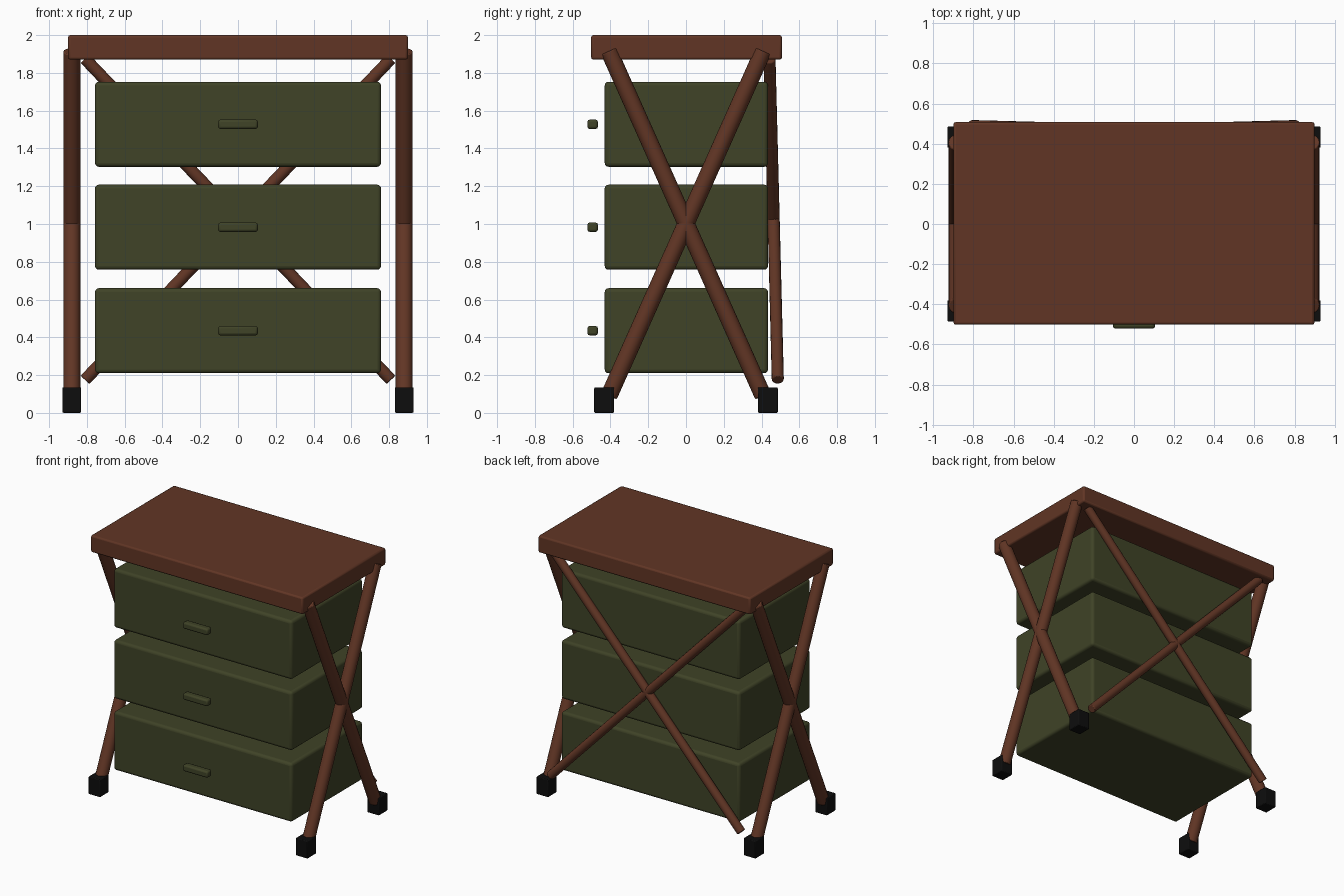
import bpy
import math
from mathutils import Vector

old = bpy.data.objects.get("Cube")
if old:
    bpy.data.objects.remove(old, do_unlink=True)


def material(name, rgb):
    mat = bpy.data.materials.new(name)
    mat.use_nodes = True
    colour = (*rgb, 1)
    mat.diffuse_color = colour
    mat.node_tree.nodes["Principled BSDF"].inputs["Base Color"].default_value = colour
    return mat


WOOD = material("brown wood", (0.12, 0.036, 0.018))
CANVAS = material("olive canvas", (0.05, 0.056, 0.02))
RUBBER = material("black rubber", (0.004, 0.004, 0.004))


def finish(obj, name, mat, bevel, segments):
    """Name, colour, round the edges and shade one part."""
    obj.name = name
    obj.data.materials.append(mat)
    mod = obj.modifiers.new("rounded edges", "BEVEL")
    mod.width = bevel
    mod.segments = segments
    mod.limit_method = "ANGLE"
    mod.angle_limit = math.radians(40)
    bpy.ops.object.shade_smooth_by_angle(angle=math.radians(35))


def box(name, centre, size, mat, bevel, segments=2):
    bpy.ops.mesh.primitive_cube_add(size=1, location=centre)
    obj = bpy.context.object
    obj.scale = size
    bpy.ops.object.transform_apply(location=False, rotation=False, scale=True)
    finish(obj, name, mat, bevel, segments)


def pole(name, start, end, radius):
    a, b = Vector(start), Vector(end)
    bpy.ops.mesh.primitive_cylinder_add(
        vertices=16, radius=radius, depth=(b - a).length, location=(a + b) / 2)
    obj = bpy.context.object
    obj.rotation_euler = (b - a).to_track_quat("Z", "Y").to_euler()
    finish(obj, name, WOOD, 0.006, 2)


# Table top
box("table_top", (0, 0.003, 1.935), (1.8, 1.01, 0.13), WOOD, 0.012)

# Drawers with their pulls
for label, z in (("bottom", 0.435), ("middle", 0.983), ("top", 1.528)):
    box(f"{label}_drawer", (0, 0.002, z), (1.515, 0.865, 0.45), CANVAS, 0.02, 3)
    box(f"{label}_drawer_pull", (0, -0.494, z), (0.21, 0.055, 0.05), CANVAS, 0.012)

# Crossed legs with feet on each side
for side, x in (("left", 0.88), ("right", -0.88)):
    for end, s in (("front", -1), ("back", 1)):
        pole(f"{side}_{end}_leg", (x, s * 0.408, 0.09), (x, -s * 0.408, 1.915), 0.045)
        box(f"{side}_{end}_foot", (x, s * 0.433, 0.068), (0.1, 0.106, 0.135), RUBBER, 0.006)

# Crossed braces at the back
for side, s in (("left", 1), ("right", -1)):
    pole(f"{side}_back_brace", (s * 0.81, 0.486, 0.175), (-s * 0.81, 0.442, 1.875), 0.032)
